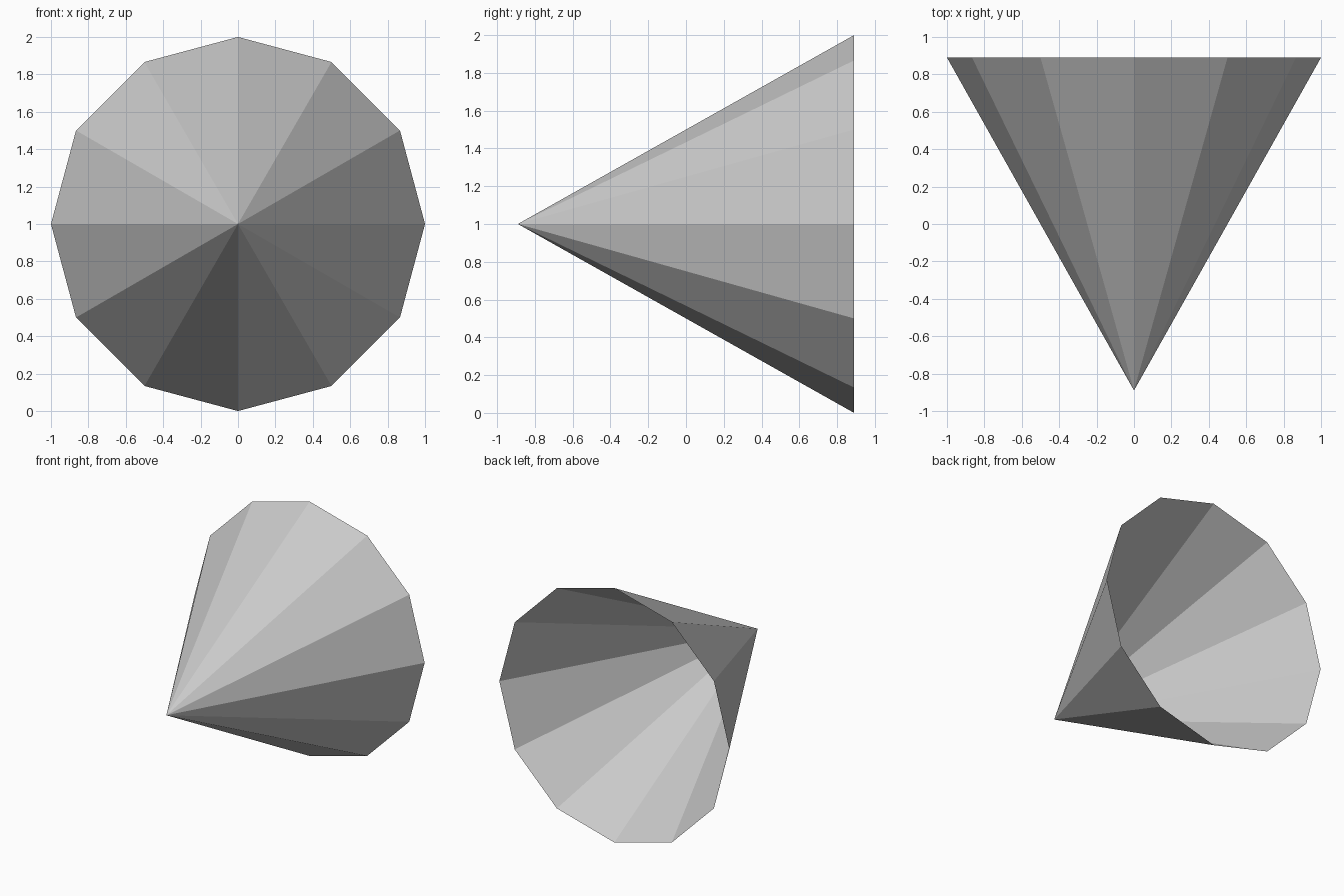
import bpy, bmesh, math

if "Cube" in bpy.data.objects:
    bpy.data.objects.remove(bpy.data.objects["Cube"])

SIDES, RADIUS, HALF_DEPTH, CENTRE_Z = 12, 1.0, 0.89, 1.0

# plain grey surface
grey = bpy.data.materials.new("plain_grey")
grey.diffuse_color = (0.59, 0.59, 0.59, 1.0)
grey.use_nodes = True
grey.node_tree.nodes["Principled BSDF"].inputs["Base Color"].default_value = grey.diffuse_color

# open twelve-sided cone: apex to the front, open rim to the back
bm = bmesh.new()
apex = bm.verts.new((0, -HALF_DEPTH, CENTRE_Z))
rim = []
for i in range(SIDES):
    a = 2 * math.pi * i / SIDES
    rim.append(bm.verts.new((RADIUS * math.sin(a), HALF_DEPTH,
                             CENTRE_Z + RADIUS * math.cos(a))))
for i in range(SIDES):
    bm.faces.new((apex, rim[i], rim[(i + 1) % SIDES]))

# make all faces point outwards
for f in bm.faces:
    f.normal_update()
    c = f.calc_center_median()
    if f.normal.x * c.x + f.normal.z * (c.z - CENTRE_Z) < 0:
        f.normal_flip()

mesh = bpy.data.meshes.new("open_cone")
bm.to_mesh(mesh)
bm.free()
mesh.materials.append(grey)
cone = bpy.data.objects.new("open_cone", mesh)
bpy.context.collection.objects.link(cone)
